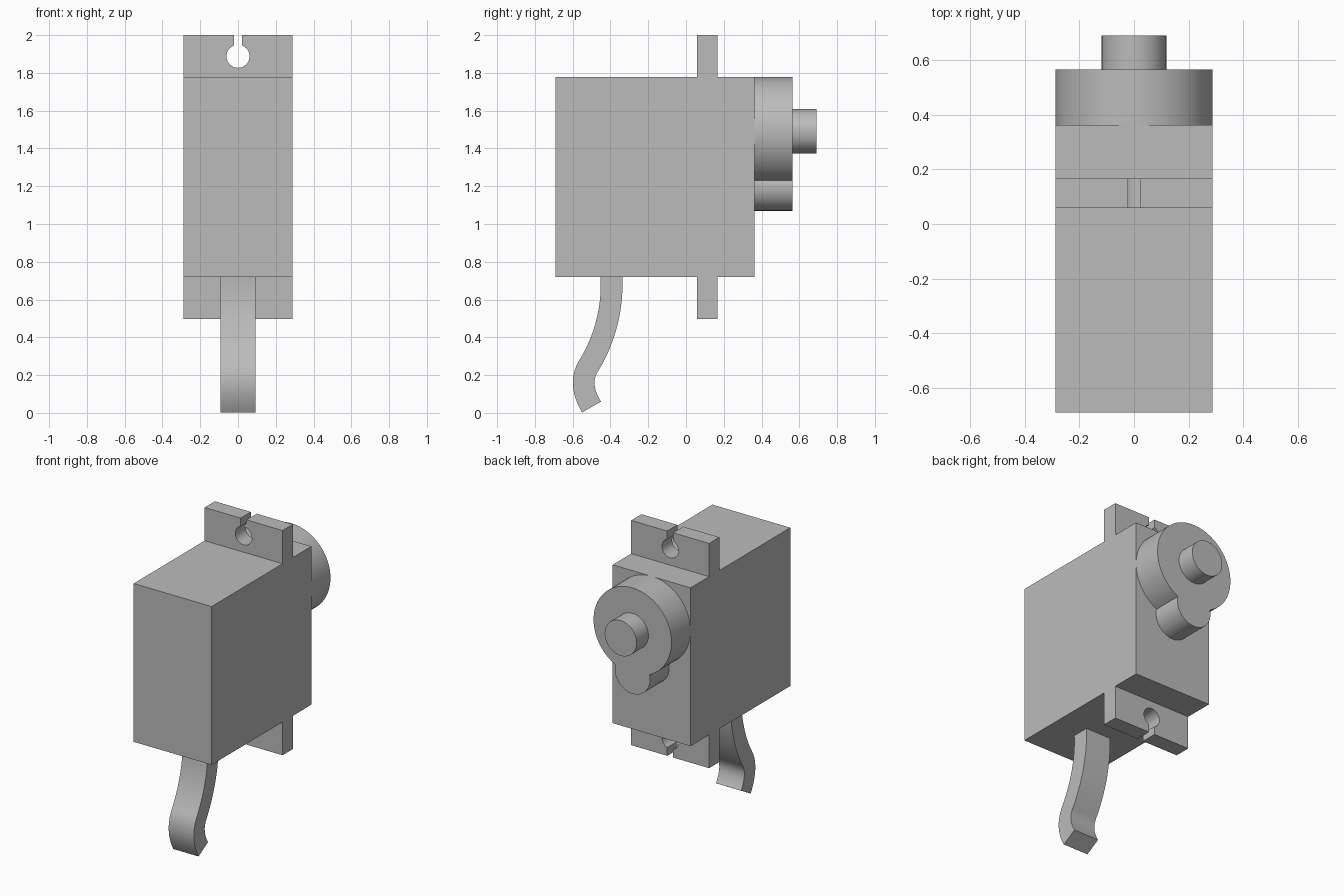
import bpy
import bmesh
from math import sin, cos, asin, acos, pi, radians
from mathutils import Vector
from mathutils.geometry import interpolate_bezier

cube = bpy.data.objects.get("Cube")
if cube:
    bpy.data.objects.remove(cube, do_unlink=True)

grey = bpy.data.materials.new("light grey plastic")
grey.use_nodes = True
COLOUR = (0.5, 0.5, 0.5, 1)
grey.diffuse_color = COLOUR
grey.node_tree.nodes["Principled BSDF"].inputs["Base Color"].default_value = COLOUR


def prism(name, outline, start, end, axis="y"):
    """Extrude a closed outline: (x, z) along y, or (y, z) along x."""
    def place(a, z, d):
        return (a, d, z) if axis == "y" else (d, a, z)
    bm = bmesh.new()
    first = [bm.verts.new(place(a, z, start)) for a, z in outline]
    last = [bm.verts.new(place(a, z, end)) for a, z in outline]
    bm.faces.new(first)
    bm.faces.new(last[::-1])
    n = len(outline)
    for i in range(n):
        j = (i + 1) % n
        bm.faces.new((first[j], first[i], last[i], last[j]))
    bmesh.ops.recalc_face_normals(bm, faces=bm.faces)
    mesh = bpy.data.meshes.new(name)
    bm.to_mesh(mesh)
    bm.free()
    mesh.materials.append(grey)
    obj = bpy.data.objects.new(name, mesh)
    bpy.context.collection.objects.link(obj)
    bpy.ops.object.select_all(action="DESELECT")
    obj.select_set(True)
    bpy.context.view_layer.objects.active = obj
    bpy.ops.object.shade_smooth_by_angle(angle=radians(30))
    return obj


def arc(z, radius, a0, a1, steps):
    """Points around (0, z), angles measured from straight up."""
    angles = [a0 + (a1 - a0) * i / steps for i in range(steps + 1)]
    return [(radius * sin(a), z + radius * cos(a)) for a in angles]


HALF_W = 0.288
LOW, HIGH = 0.72, 1.778
MIDDLE = (LOW + HIGH) / 2
BACK = 0.363
BOSS_BACK = 0.565
SHAFT_Z = 1.49

# Main case
prism("case", [(-HALF_W, LOW), (HALF_W, LOW), (HALF_W, HIGH), (-HALF_W, HIGH)], -0.69, BACK)

# Mounting tabs with open keyholes, mirrored top to bottom
slot, hole = 0.022, 0.061
gap = asin(slot / hole)
tab = [(-HALF_W, HIGH), (HALF_W, HIGH), (HALF_W, 2), (slot, 2)]
tab += arc(1.888, hole, gap, 2 * pi - gap, 40)
tab += [(-slot, 2), (-HALF_W, 2)]
prism("upper_mounting_tab", tab, 0.059, 0.167)
prism("lower_mounting_tab", [(x, 2 * MIDDLE - z) for x, z in tab], 0.059, 0.167)

# Gear housing: a large disc joined to a small lobe below it
lobe_r, drop = 0.13, 0.29
meet = (HALF_W ** 2 - lobe_r ** 2 + drop ** 2) / (2 * drop)
big = pi - acos(meet / HALF_W)
small = acos((drop - meet) / lobe_r)
housing = arc(SHAFT_Z, HALF_W, -big, big, 72)
housing += arc(SHAFT_Z - drop, lobe_r, small, 2 * pi - small, 36)[1:-1]
prism("gear_housing", housing, BACK, BOSS_BACK)

# Output shaft
prism("output_shaft", arc(SHAFT_Z, 0.118, 0, 2 * pi, 48)[:-1], BOSS_BACK, 0.69)

# Flat ribbon cable following an S curve
bend = Vector((-0.515, 0.25))
upper = interpolate_bezier(Vector((-0.395, LOW)), Vector((-0.385, 0.54)),
                           Vector((-0.44, 0.37)), bend, 20)
lower = interpolate_bezier(bend, Vector((-0.555, 0.185)),
                           Vector((-0.55, 0.115)), Vector((-0.5, 0.031)), 20)
path = [Vector(p[:2]) for p in upper + lower[1:]]
left, right = [], []
for i, p in enumerate(path):
    along = (path[min(i + 1, len(path) - 1)] - path[max(i - 1, 0)]).normalized()
    side = Vector((along.y, -along.x)) * 0.0575
    if i == 0:
        side = Vector((-0.0575, 0))
    left.append(p + side)
    right.append(p - side)
prism("ribbon_cable", left + right[::-1], -0.093, 0.093, axis="x")
